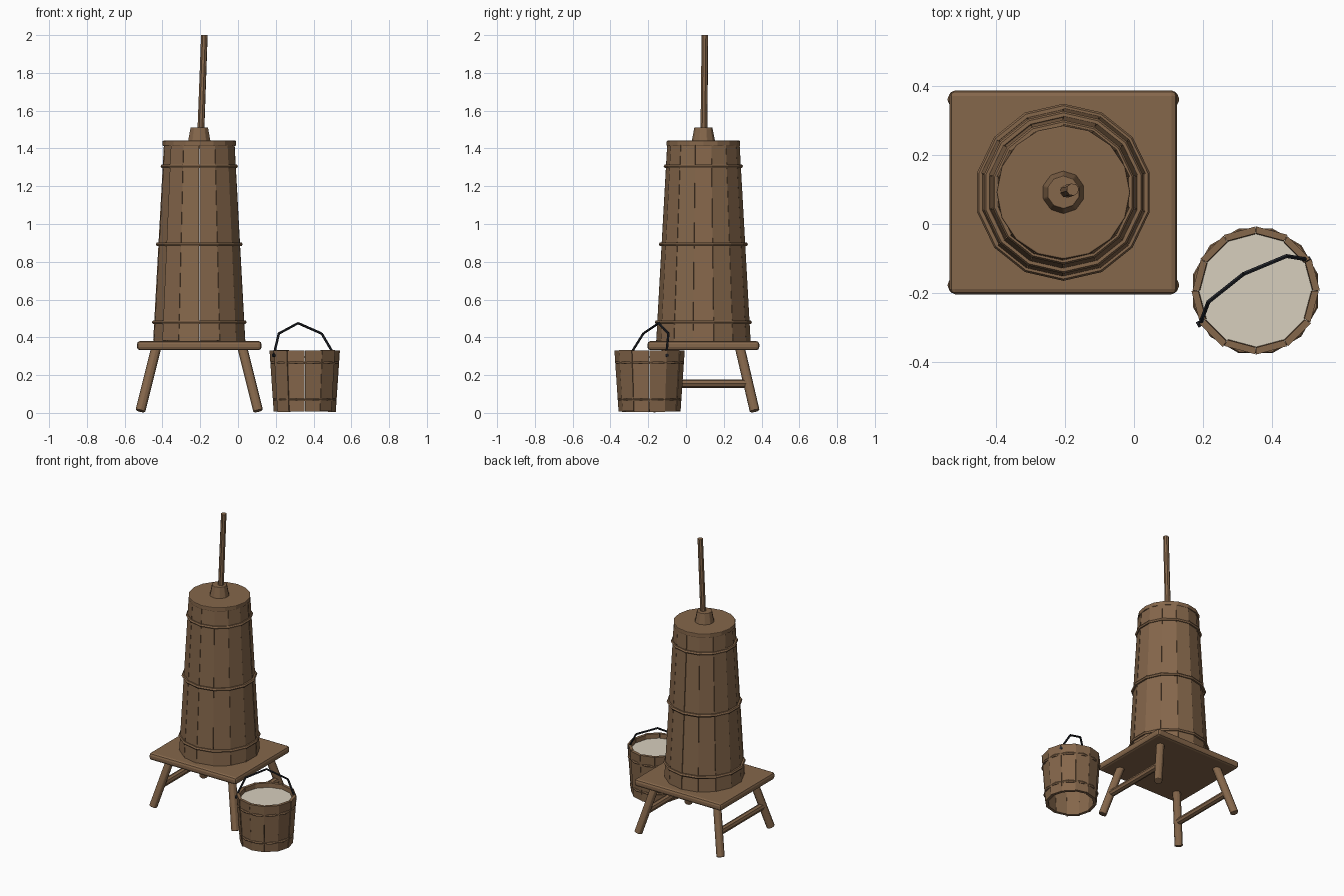
import bpy, bmesh, math, random
from mathutils import Vector, Matrix

if "Cube" in bpy.data.objects:
    bpy.data.objects.remove(bpy.data.objects["Cube"])

random.seed(4)


def mat(name, rgb):
    m = bpy.data.materials.new(name)
    m.diffuse_color = (*rgb, 1)
    m.use_nodes = True
    m.node_tree.nodes["Principled BSDF"].inputs["Base Color"].default_value = m.diffuse_color
    return m


WOOD = mat("brown wood", (0.235, 0.135, 0.07))
MILK = mat("cream milk", (0.68, 0.62, 0.51))
IRON = mat("dark iron", (0.016, 0.018, 0.024))


def finish(name, bm, material, bevel=0):
    bmesh.ops.recalc_face_normals(bm, faces=bm.faces)
    me = bpy.data.meshes.new(name)
    bm.to_mesh(me)
    bm.free()
    me.materials.append(material)
    ob = bpy.data.objects.new(name, me)
    bpy.context.collection.objects.link(ob)
    if bevel:
        b = ob.modifiers.new("bevel", "BEVEL")
        b.width, b.segments = bevel, 2
    return ob


def rod(name, a, b, r1, r2, sides, material, bevel=0):
    """Cylinder or cone running from point a to point b."""
    a, b = Vector(a), Vector(b)
    bm = bmesh.new()
    m = Matrix.Translation((a + b) / 2) @ (b - a).to_track_quat('Z', 'Y').to_matrix().to_4x4()
    bmesh.ops.create_cone(bm, cap_ends=True, segments=sides, radius1=r1,
                          radius2=r2, depth=(b - a).length, matrix=m)
    return finish(name, bm, material, bevel)


def staves(name, cx, cy, n, r0, r1, z0, z1, thick, jitter):
    """Ring of separate tapered boards, each slightly uneven."""
    bm = bmesh.new()
    half = math.pi / n
    for i in range(n):
        mid = math.pi / 2 + (2 * i + 1) * half
        dr = random.uniform(-jitter, jitter)
        low = z0 + random.uniform(0, jitter * 2)
        top = z1 - random.uniform(0, jitter)
        v = []
        for z, r in ((low, r0), (top, r1)):
            for rr, s in ((r + dr, -1), (r + dr, 1), (r + dr - thick, 1), (r + dr - thick, -1)):
                t = mid + s * half * 0.985
                v.append(bm.verts.new((cx + rr * math.cos(t), cy + rr * math.sin(t), z)))
        for f in ((0, 1, 2, 3), (4, 5, 6, 7), (0, 1, 5, 4), (1, 2, 6, 5), (2, 3, 7, 6), (3, 0, 4, 7)):
            bm.faces.new([v[k] for k in f])
    return finish(name, bm, WOOD)


def hoop(name, cx, cy, z, r, tube, n, offset=0.0, sides=6):
    bm = bmesh.new()
    rings = []
    for i in range(n):
        t = 2 * math.pi * i / n + offset
        ring = []
        for j in range(sides):
            p = 2 * math.pi * j / sides
            rr = r + tube * math.cos(p)
            ring.append(bm.verts.new((cx + rr * math.cos(t), cy + rr * math.sin(t),
                                      z + tube * math.sin(p))))
        rings.append(ring)
    for i in range(n):
        a, b = rings[i], rings[(i + 1) % n]
        for j in range(sides):
            k = (j + 1) % sides
            bm.faces.new((a[j], b[j], b[k], a[k]))
    return finish(name, bm, WOOD)


# Stool: bevelled top, four splayed legs, two side stretchers
CX, CY = -0.205, 0.092
bm = bmesh.new()
bmesh.ops.create_cube(bm, size=1, matrix=Matrix.Translation((CX, CY, 0.356))
                      @ Matrix.Diagonal((0.66, 0.592, 0.048, 1)))
finish("stool_top", bm, WOOD, 0.016)
for sx, side in ((-1, "left"), (1, "right")):
    for sy, end in ((-1, "front"), (1, "back")):
        rod(f"{end}_{side}_leg", (CX + sx * 0.312, CY + sy * 0.272, 0.0095),
            (CX + sx * 0.228, CY + sy * 0.193, 0.345), 0.027, 0.027, 8, WOOD, 0.005)
    rod(f"{side}_stretcher", (CX + sx * 0.275, CY - 0.235, 0.155),
        (CX + sx * 0.275, CY + 0.235, 0.155), 0.023, 0.023, 8, WOOD)

# Churn: tapered barrel, hoops, lid, collar and plunger
staves("churn_staves", CX, CY, 14, 0.248, 0.19, 0.378, 1.42, 0.03, 0.003)
for i, (z, r) in enumerate(((0.48, 0.246), (0.893, 0.225), (1.306, 0.199))):
    hoop(f"churn_hoop_{i + 1}", CX, CY, z, r, 0.011, 14, math.pi / 2)
rod("churn_lid", (CX, CY, 1.413), (CX, CY, 1.441), 0.194, 0.194, 16, WOOD, 0.004)
rod("lid_collar", (CX, CY, 1.435), (CX, CY, 1.512), 0.063, 0.048, 10, WOOD, 0.003)
rod("plunger_handle", (-0.2, 0.094, 1.4), (-0.178, 0.1, 2.0), 0.019, 0.018, 8, WOOD)

# Bucket: staves, hoops and milk
BX, BY = 0.353, -0.194
staves("bucket_staves", BX, BY, 12, 0.164, 0.186, 0.004, 0.332, 0.02, 0.003)
for i, (z, r) in enumerate(((0.07, 0.166), (0.265, 0.179))):
    hoop(f"bucket_hoop_{i + 1}", BX, BY, z, r, 0.0085, 12, math.pi / 12)
rod("milk", (BX, BY, 0.29), (BX, BY, 0.302), 0.172, 0.172, 12, MILK)

# Bucket handle: bent iron wire swung to one side, with pivots on the rim
path = [(0.193, -0.288, 0.305), (0.195, -0.282, 0.33), (0.216, -0.226, 0.42),
        (0.318, -0.145, 0.475), (0.443, -0.093, 0.42), (0.496, -0.102, 0.33),
        (0.504, -0.106, 0.305)]
for i in range(len(path) - 1):
    rod(f"bucket_handle_part_{i + 1}", path[i], path[i + 1], 0.0065, 0.0065, 6, IRON)
for side, p in (("left", path[0]), ("right", path[-1])):
    d = (Vector((p[0] - BX, p[1] - BY, 0))).normalized() * 0.018
    rod(f"{side}_handle_pivot", Vector(p) - d * 0.6, Vector(p) + d * 0.6, 0.01, 0.01, 6, IRON)
